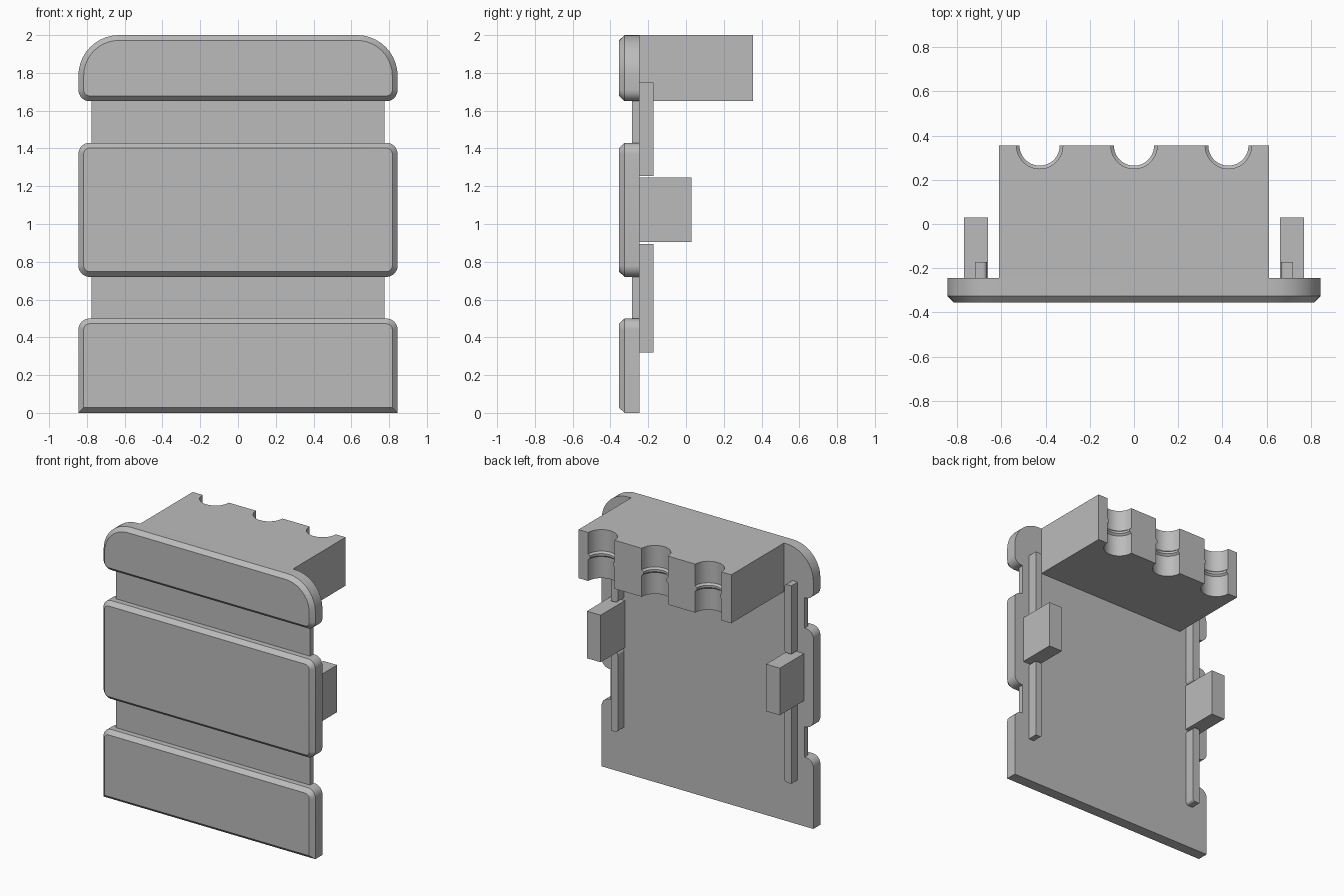
import bpy, bmesh
from math import sin, cos, pi

cube = bpy.data.objects.get("Cube")
if cube:
    bpy.data.objects.remove(cube, do_unlink=True)

grey = bpy.data.materials.new("plain_grey")
grey.use_nodes = True
grey.diffuse_color = (0.5, 0.5, 0.5, 1)
grey.node_tree.nodes["Principled BSDF"].inputs["Base Color"].default_value = (0.5, 0.5, 0.5, 1)

FRONT, BACK = -0.355, -0.245


def loft(name, rings):
    """Closed solid through matching rings of points."""
    bm = bmesh.new()
    loops = [[bm.verts.new(p) for p in ring] for ring in rings]
    n = len(loops[0])
    for a, b in zip(loops, loops[1:]):
        for i in range(n):
            j = (i + 1) % n
            bm.faces.new((a[i], a[j], b[j], b[i]))
    bm.faces.new(loops[0])
    bm.faces.new(loops[-1])
    bmesh.ops.recalc_face_normals(bm, faces=bm.faces)
    mesh = bpy.data.meshes.new(name)
    bm.to_mesh(mesh)
    bm.free()
    obj = bpy.data.objects.new(name, mesh)
    bpy.context.collection.objects.link(obj)
    mesh.materials.append(grey)
    bpy.ops.object.select_all(action='DESELECT')
    obj.select_set(True)
    bpy.context.view_layer.objects.active = obj
    bpy.ops.object.shade_smooth_by_angle(angle=pi / 6)
    return obj


def rounded(x0, x1, z0, z1, radii, inset=0.0, steps=10):
    """Rectangle outline; radii are right top, left top, left bottom, right bottom."""
    x0, x1, z0, z1 = x0 + inset, x1 - inset, z0 + inset, z1 - inset
    corners = ((x1, z1, 1, 1), (x0, z1, -1, 1), (x0, z0, -1, -1), (x1, z0, 1, -1))
    pts = []
    for k, ((x, z, sx, sz), r) in enumerate(zip(corners, radii)):
        if r == 0:
            pts.append((x, z))
            continue
        r = max(r - inset, 0.005)
        for i in range(steps + 1):
            a = pi / 2 * (k + i / steps)
            pts.append((x - sx * r + r * cos(a), z - sz * r + r * sin(a)))
    return pts


def panel(name, z0, z1, top_r, bottom_r):
    """Raised front panel with a chamfered front rim."""
    radii = (top_r, top_r, bottom_r, bottom_r)
    rings = []
    for y, inset in ((BACK, 0), (FRONT + 0.03, 0), (FRONT, 0.028)):
        rings.append([(x, y, z) for x, z in rounded(-0.845, 0.845, z0, z1, radii, inset)])
    return loft(name, rings)


def prism(name, x0, x1, y0, y1, z0, z1, radii=(0, 0, 0, 0)):
    outline = rounded(x0, x1, z0, z1, radii, steps=5)
    return loft(name, [[(x, y, z) for x, z in outline] for y in (y0, y1)])


# Front panels and the plate that joins them
panel("top_panel", 1.65, 2.0, 0.215, 0.06)
panel("middle_panel", 0.72, 1.43, 0.06, 0.06)
panel("bottom_panel", 0, 0.5, 0.06, 0)
prism("back_plate", -0.775, 0.775, -0.285, BACK, 0.3, 1.8)


# Rear holder block: three half-round slots, each with a ridge at mid height
def holder_ring(z, r):
    pts = [(-0.61, BACK - 0.01, z), (-0.61, 0.355, z)]
    for cx in (-0.427, 0, 0.427):
        for i in range(25):
            a = pi + pi * i / 24
            pts.append((cx + r * cos(a), 0.357 + r * sin(a) - 0.002, z))
    return pts + [(0.61, 0.355, z), (0.61, BACK - 0.01, z)]


SLOT, RIDGE = 0.105, 0.091
levels = ((1.65, SLOT), (1.805, SLOT), (1.817, RIDGE), (1.833, RIDGE), (1.845, SLOT), (2.0, SLOT))
loft("rear_holder", [holder_ring(z, r) for z, r in levels])

# Rails and stand-off blocks on both sides
for side, s in (("left", 1), ("right", -1)):
    xs = sorted((s * 0.665, s * 0.72))
    inner = (0, 0.02, 0.02, 0) if s > 0 else (0.02, 0, 0, 0.02)
    prism(side + "_lower_rail", *xs, BACK - 0.01, -0.172, 0.32, 0.895, inner)
    prism(side + "_upper_rail", *xs, BACK - 0.01, -0.172, 1.255, 1.748, inner)
    xs = sorted((s * 0.66, s * 0.77))
    prism(side + "_standoff", *xs, BACK - 0.01, 0.03, 0.905, 1.245)
